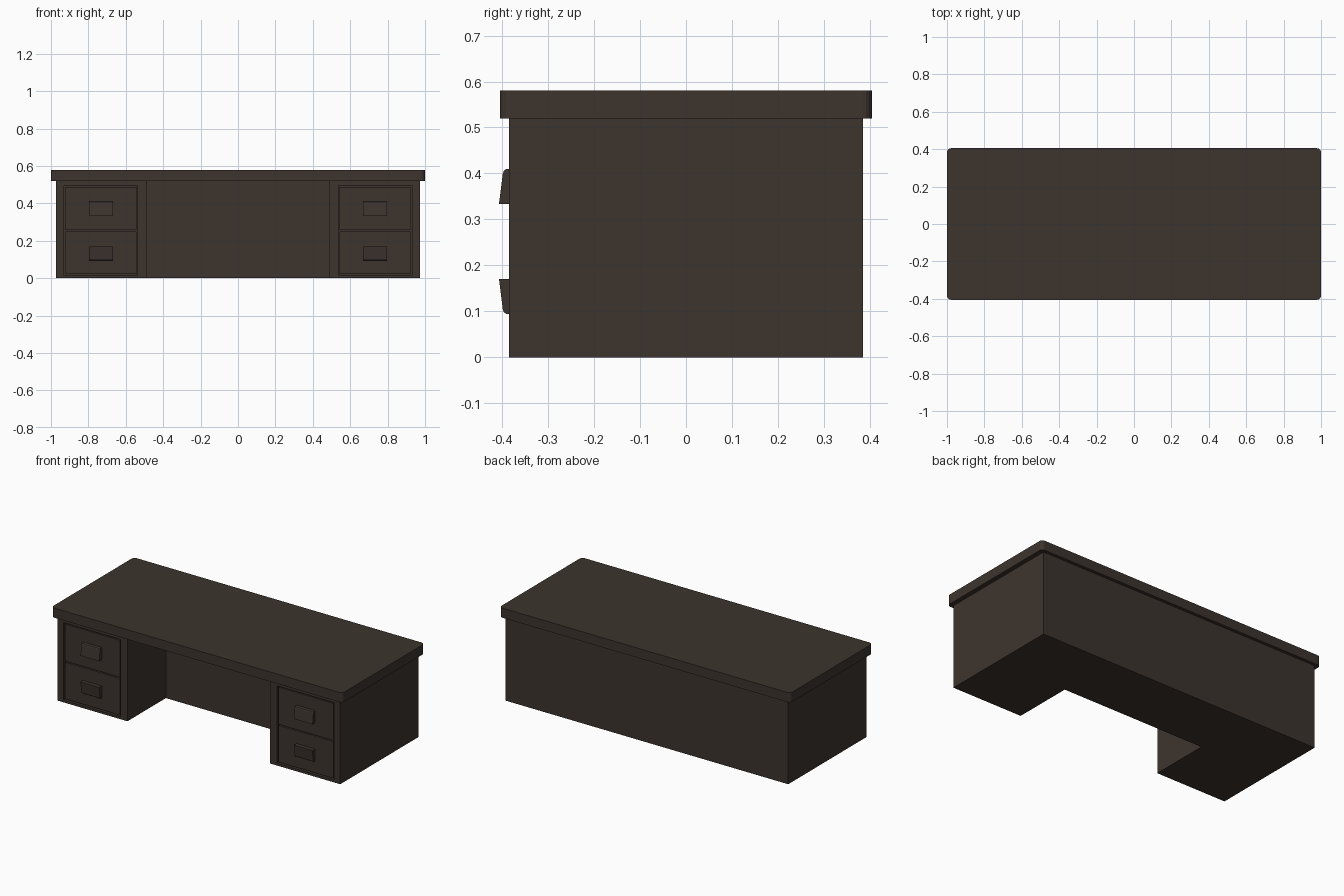
import bpy, bmesh, math

if "Cube" in bpy.data.objects:
    bpy.data.objects.remove(bpy.data.objects["Cube"])

wood = bpy.data.materials.new("dark brown wood")
wood.diffuse_color = (0.046, 0.034, 0.027, 1)
wood.use_nodes = True
wood.node_tree.nodes["Principled BSDF"].inputs["Base Color"].default_value = wood.diffuse_color


def prism(name, pts, vec, mat=wood):
    """Extrude a closed 3D outline along vec."""
    bm = bmesh.new()
    face = bm.faces.new([bm.verts.new(p) for p in pts])
    ext = bmesh.ops.extrude_face_region(bm, geom=[face])["geom"]
    bmesh.ops.translate(bm, vec=vec, verts=[v for v in ext if isinstance(v, bmesh.types.BMVert)])
    bmesh.ops.recalc_face_normals(bm, faces=bm.faces)
    me = bpy.data.meshes.new(name)
    bm.to_mesh(me)
    bm.free()
    me.materials.append(mat)
    ob = bpy.data.objects.new(name, me)
    bpy.context.collection.objects.link(ob)
    return ob


def box(name, x0, x1, y0, y1, z0, z1):
    return prism(name, [(x0, y0, z0), (x1, y0, z0), (x1, y1, z0), (x0, y1, z0)], (0, 0, z1 - z0))


# desk top with small rounded corners in plan
r, outline = 0.022, []
for k, (sx, sy) in enumerate([(1, 1), (-1, 1), (-1, -1), (1, -1)]):
    for i in range(5):
        a = math.pi / 2 * (k + i / 4)
        outline.append((sx * (1 - r) + r * math.cos(a), sy * (0.405 - r) + r * math.sin(a), 0.52))
prism("desk_top", outline, (0, 0, 0.06))

# U-shaped body: two pedestals joined by a deep back block
X, K, F, B, KY = 0.972, 0.49, -0.385, 0.385, -0.008
body = prism("body", [(-X, F, 0), (-K, F, 0), (-K, KY, 0), (K, KY, 0),
                      (K, F, 0), (X, F, 0), (X, B, 0), (-X, B, 0)], (0, 0, 0.52))

for s, side in ((-1, "left"), (1, "right")):
    # shallow recess that holds the drawers
    cut = box(side + "_recess_cutter", s * 0.733 - 0.197, s * 0.733 + 0.197, -0.45, -0.365, 0.014, 0.495)
    cut.hide_render = True
    cut.hide_set(True)
    cut.display_type = 'WIRE'
    m = body.modifiers.new(side + "_recess", 'BOOLEAN')
    m.object, m.operation, m.solver = cut, 'DIFFERENCE', 'EXACT'

    for level, z0, z1 in (("lower", 0.022, 0.250), ("upper", 0.257, 0.487)):
        # drawer front
        box(f"{side}_{level}_drawer", s * 0.733 - 0.189, s * 0.733 + 0.189, -0.381, -0.36, z0, z1)
        # wedge handle, mirrored vertically on the lower drawer
        zc, f = (0.1325, -1) if level == "lower" else (0.3715, 1)
        prof = [(-0.375, 0.038), (-0.391, 0.038), (-0.396, 0.035), (-0.3985, 0.029),
                (-0.407, -0.038), (-0.375, -0.038)]
        prism(f"{side}_{level}_handle", [(s * 0.733 - 0.064, y, zc + f * z) for y, z in prof], (0.128, 0, 0))

# apply the recess cuts and discard the cutters
bpy.context.view_layer.update()
me = bpy.data.meshes.new_from_object(body.evaluated_get(bpy.context.evaluated_depsgraph_get()))
body.modifiers.clear()
body.data = me
for ob in [o for o in bpy.data.objects if o.name.endswith("cutter")]:
    bpy.data.objects.remove(ob)
